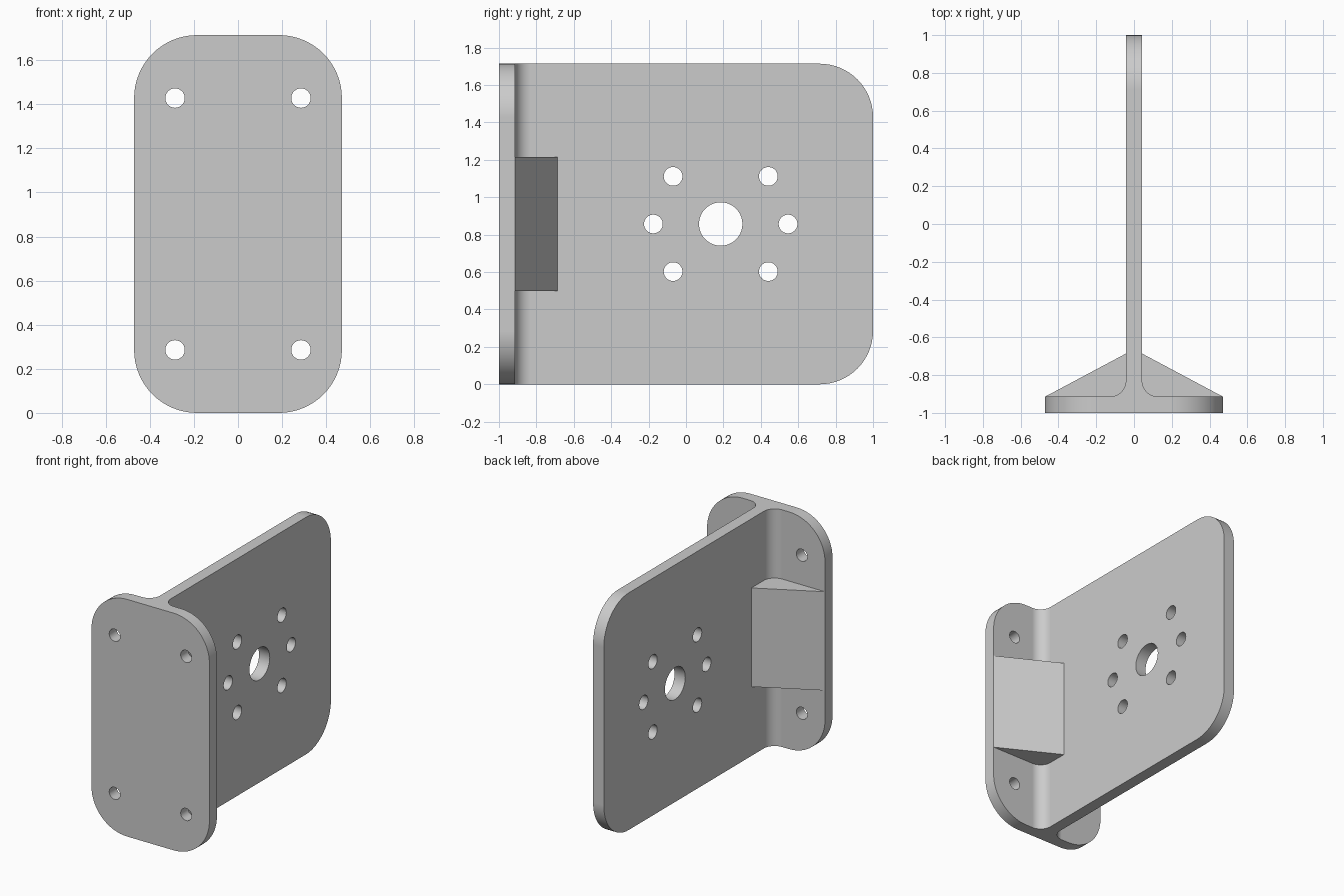
import bpy
import bmesh
from math import cos, sin, pi, radians
from mathutils import Vector

if "Cube" in bpy.data.objects:
    bpy.data.objects.remove(bpy.data.objects["Cube"], do_unlink=True)

H = 1.714            # overall height
MID = H / 2
T = 0.0857           # plate thickness
HALF_W = 0.4714      # half width of the flange
R = 0.2857           # corner radius
BACK = -1 + T        # rear face of the flange

grey = bpy.data.materials.new("plain grey")
grey.use_nodes = True
grey.diffuse_color = (0.6, 0.6, 0.6, 1)
grey.node_tree.nodes["Principled BSDF"].inputs["Base Color"].default_value = (0.6, 0.6, 0.6, 1)


def arc(cx, cy, r, start, end, n=16):
    """Points on an arc, angles in degrees."""
    angles = [radians(start + (end - start) * i / n) for i in range(n + 1)]
    return [(cx + r * cos(a), cy + r * sin(a)) for a in angles]


def circle(cx, cy, r):
    return arc(cx, cy, r, 0, 360, 40)[:-1]


def prism(name, profile, axis, low, high):
    """Extrude a closed 2D profile along x, y or z."""
    place = {"x": lambda u, v, d: (d, u, v),
             "y": lambda u, v, d: (u, d, v),
             "z": lambda u, v, d: (u, v, d)}[axis]
    bm = bmesh.new()
    face = bm.faces.new([bm.verts.new(place(u, v, low)) for u, v in profile])
    grown = bmesh.ops.extrude_face_region(bm, geom=[face])["geom"]
    step = Vector(place(0, 0, high - low))
    bmesh.ops.translate(bm, vec=step, verts=[g for g in grown if isinstance(g, bmesh.types.BMVert)])
    bmesh.ops.recalc_face_normals(bm, faces=bm.faces)
    mesh = bpy.data.meshes.new(name)
    bm.to_mesh(mesh)
    bm.free()
    mesh.materials.append(grey)
    obj = bpy.data.objects.new(name, mesh)
    bpy.context.collection.objects.link(obj)
    return obj


def combine(target, other, operation):
    """Apply an exact boolean and discard the second solid."""
    mod = target.modifiers.new("combine", "BOOLEAN")
    mod.operation, mod.solver, mod.object = operation, "EXACT", other
    bpy.context.view_layer.objects.active = target
    bpy.ops.object.modifier_apply(modifier=mod.name)
    bpy.data.objects.remove(other, do_unlink=True)


# Mounting flange with four rounded corners
cx = HALF_W - R
flange = (arc(cx, R, R, -90, 0) + arc(cx, H - R, R, 0, 90)
          + arc(-cx, H - R, R, 90, 180) + arc(-cx, R, R, 180, 270))
bracket = prism("mounting_bracket", flange, "y", -1, BACK)

# Upright web, flaring into the flange with fillets
half = T / 2
side = [(half, 1.0)] + arc(half + T, BACK + T, T, 180, 270) + [(half + T, BACK - 0.03)]
web = prism("web", side + [(-x, y) for x, y in reversed(side)], "z", 0, H)

# Rounded rear corners of the web
outline = [(-1.2, 0)] + arc(1 - R, R, R, -90, 0) + arc(1 - R, H - R, R, 0, 90) + [(-1.2, H)]
combine(web, prism("web_outline", outline, "x", -0.5, 0.5), "INTERSECT")
combine(bracket, web, "UNION")

# Sloped gusset block on both sides of the web
edge = [(half, -0.686), (HALF_W, BACK), (0.4, BACK - 0.03)]
gusset = prism("gusset", edge + [(-x, y) for x, y in reversed(edge)], "z", 0.5, 1.214)
combine(bracket, gusset, "UNION")

# Screw holes through the flange
for x in (-R, R):
    for z in (R, H - R):
        combine(bracket, prism("screw_hole", circle(x, z, 0.044), "y", -1.1, -0.8), "DIFFERENCE")

# Central hole and its ring of six bolt holes through the web
hub = 0.1855
holes = [(hub, MID, 0.116)]
for deg in (0, 45, 135, 180, 225, 315):
    a = deg * pi / 180
    holes.append((hub + 0.36 * cos(a), MID + 0.36 * sin(a), 0.05))
for y, z, r in holes:
    combine(bracket, prism("bolt_hole", circle(y, z, r), "x", -0.2, 0.2), "DIFFERENCE")

# Smooth rounds, crisp edges and flat plates
bpy.ops.object.select_all(action="DESELECT")
bracket.select_set(True)
bpy.context.view_layer.objects.active = bracket
bpy.ops.object.shade_smooth_by_angle(angle=radians(25))
flatten = bracket.modifiers.new("flat plates", "WEIGHTED_NORMAL")
flatten.keep_sharp = True
